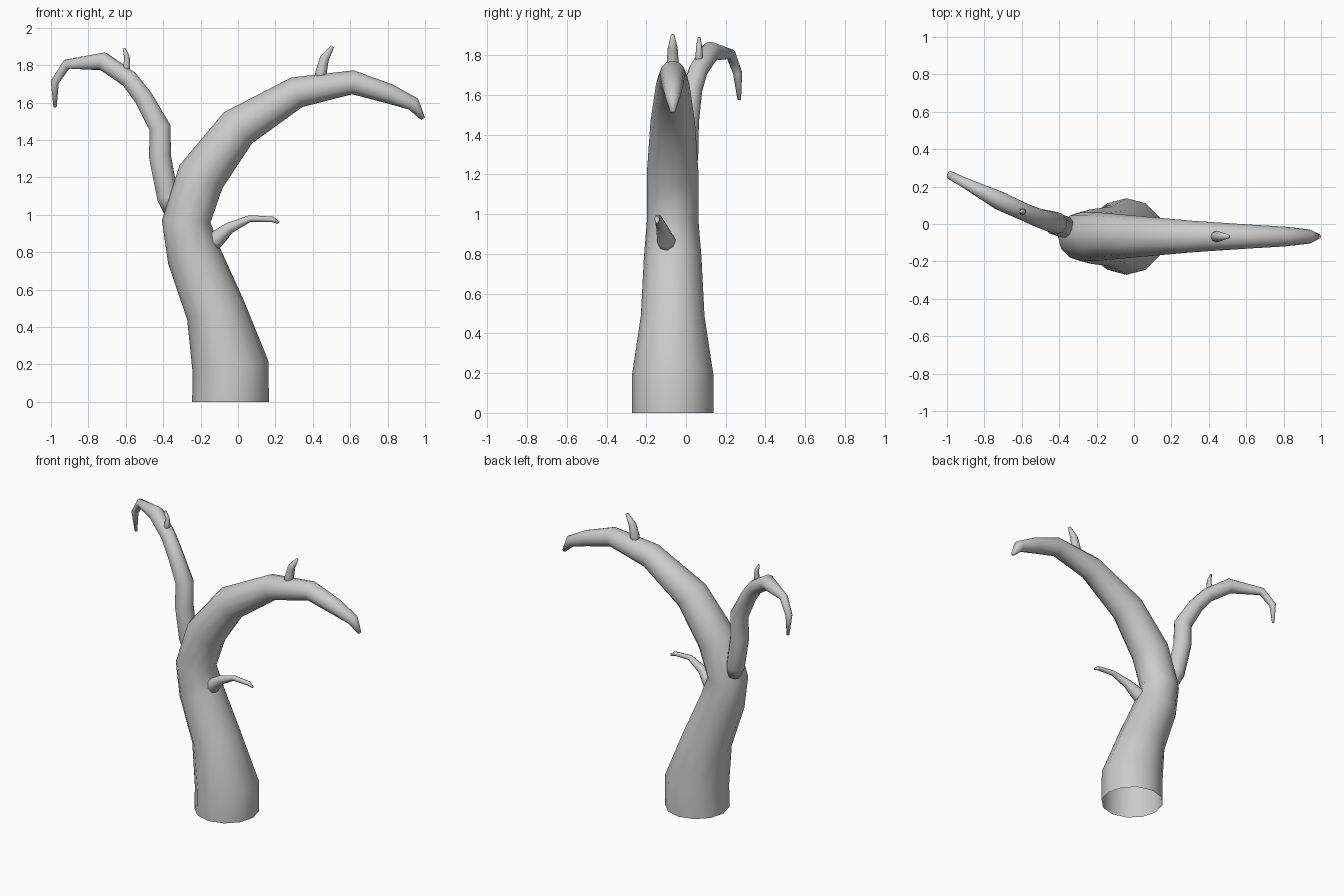
import bpy, bmesh, math
from mathutils import Vector

if "Cube" in bpy.data.objects:
    bpy.data.objects.remove(bpy.data.objects["Cube"], do_unlink=True)

bark = bpy.data.materials.new("pale_grey_bark")
bark.use_nodes = True
GREY = (0.6, 0.6, 0.6, 1)
bark.diffuse_color = GREY
bark.node_tree.nodes["Principled BSDF"].inputs["Base Color"].default_value = GREY


def limb(name, path, sides, open_base=False):
    """Sweep a tapering ring along (x, y, z, radius) stations."""
    bm = bmesh.new()
    pts = [Vector(p[:3]) for p in path]
    rings = []
    for i, (c, station) in enumerate(zip(pts, path)):
        before = (c - pts[i - 1]).normalized() if i else Vector()
        after = (pts[i + 1] - c).normalized() if i < len(pts) - 1 else Vector()
        t = (before + after).normalized()
        u = Vector((0, 1, 0))
        u = (u - t * u.dot(t)).normalized()
        v = t.cross(u)
        angles = [2 * math.pi * k / sides for k in range(sides)]
        rings.append([bm.verts.new(c + station[3] * (u * math.cos(a) + v * math.sin(a)))
                      for a in angles])
    for a, b in zip(rings, rings[1:]):
        for k in range(sides):
            n = (k + 1) % sides
            bm.faces.new((a[k], a[n], b[n], b[k]))
    bm.faces.new(rings[-1])
    if not open_base:
        bm.faces.new(rings[0][::-1])
    mesh = bpy.data.meshes.new(name)
    bm.to_mesh(mesh)
    bm.free()
    mesh.materials.append(bark)
    mesh.shade_smooth()
    obj = bpy.data.objects.new(name, mesh)
    bpy.context.collection.objects.link(obj)
    return obj


# Hollow-based trunk arching over into the main bough
Y = -0.067
limb("trunk_and_bough", [
    (-0.04, Y, 0, 0.205), (-0.04, Y, 0.19, 0.205), (-0.12, Y, 0.49, 0.16),
    (-0.235, Y, 0.78, 0.145), (-0.277, Y, 0.965, 0.13), (-0.197, Y, 1.205, 0.13),
    (0, Y, 1.465, 0.112), (0.315, Y, 1.655, 0.084), (0.615, Y, 1.708, 0.064),
    (0.805, Y, 1.648, 0.053), (0.938, Y, 1.592, 0.038), (0.99, Y, 1.513, 0.012),
], 12, open_base=True)

# Side branch reaching left in the view from the front and backwards
limb("side_branch", [
    (-0.355, -0.02, 1.02, 0.045), (-0.375, -0.015, 1.09, 0.06),
    (-0.417, 0, 1.31, 0.062), (-0.417, 0.005, 1.465, 0.06),
    (-0.505, 0.03, 1.625, 0.052), (-0.582, 0.062, 1.725, 0.049),
    (-0.72, 0.125, 1.82, 0.05), (-0.915, 0.225, 1.805, 0.027),
    (-0.98, 0.26, 1.71, 0.023), (-0.978, 0.268, 1.575, 0.009),
], 10)

# Small low branch
limb("low_branch", [
    (-0.17, -0.085, 0.82, 0.05), (-0.115, -0.1, 0.87, 0.046),
    (-0.045, -0.12, 0.93, 0.03), (0.065, -0.14, 0.98, 0.018),
    (0.185, -0.145, 0.975, 0.015), (0.218, -0.145, 0.957, 0.007),
], 8)

# Upright twigs
limb("bough_twig", [
    (0.435, Y, 1.7, 0.033), (0.445, Y, 1.765, 0.03),
    (0.462, Y, 1.835, 0.025), (0.505, Y, 1.9, 0.01),
], 8)
limb("branch_twig", [
    (-0.603, 0.066, 1.75, 0.02), (-0.594, 0.066, 1.8, 0.018),
    (-0.594, 0.066, 1.845, 0.015), (-0.61, 0.066, 1.89, 0.007),
], 8)
